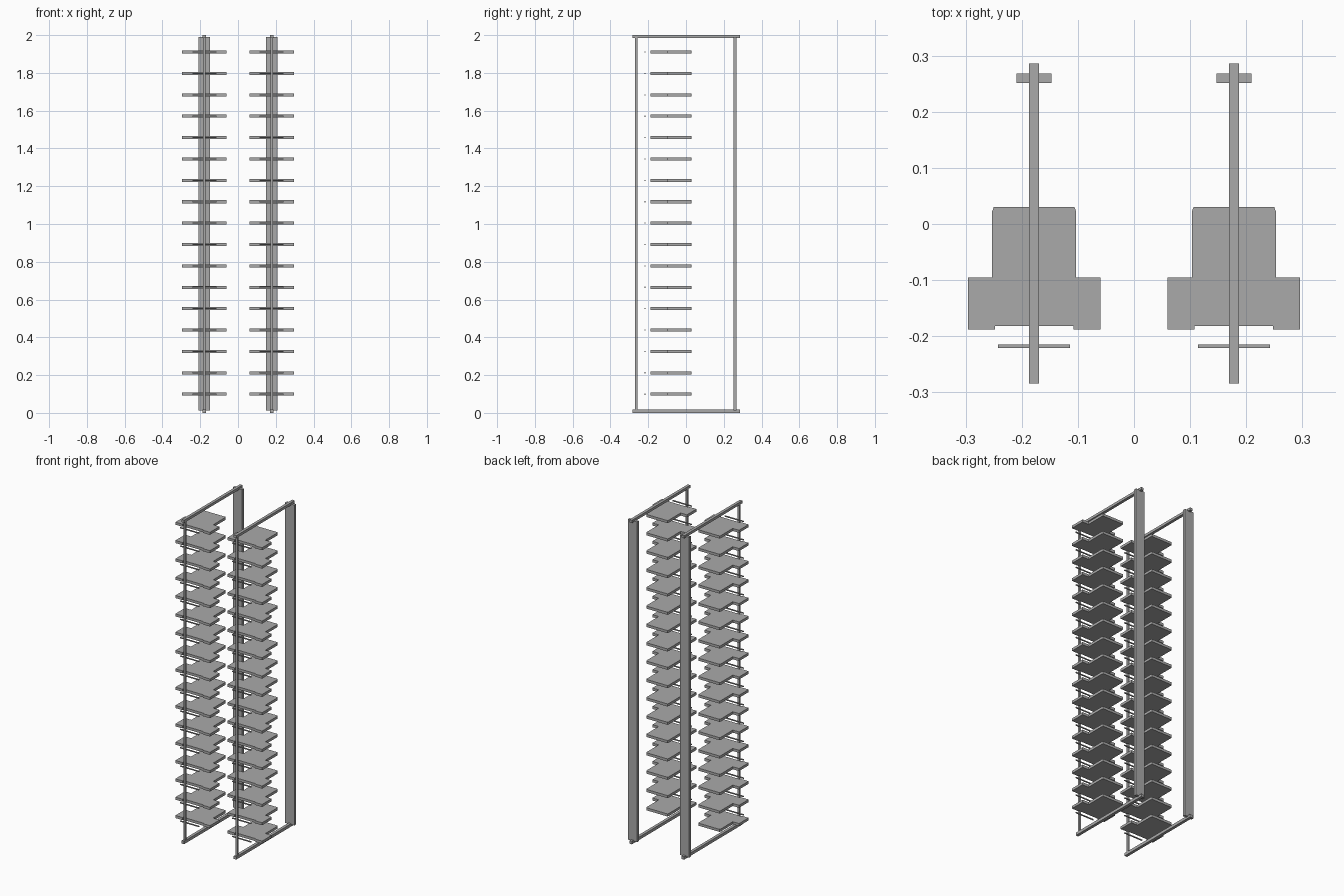
import bpy
import bmesh

cube = bpy.data.objects.get("Cube")
if cube:
    bpy.data.objects.remove(cube, do_unlink=True)

GREY = (0.40, 0.40, 0.40, 1.0)
grey = bpy.data.materials.new("neutral grey")
grey.use_nodes = True
grey.diffuse_color = GREY
grey.node_tree.nodes["Principled BSDF"].inputs["Base Color"].default_value = GREY


def make_object(name, bm):
    bmesh.ops.recalc_face_normals(bm, faces=bm.faces)
    mesh = bpy.data.meshes.new(name)
    bm.to_mesh(mesh)
    bm.free()
    mesh.materials.append(grey)
    obj = bpy.data.objects.new(name, mesh)
    bpy.context.collection.objects.link(obj)


def box(name, x, half_width, y0, y1, z0, z1):
    bm = bmesh.new()
    bmesh.ops.create_cube(bm, size=1)
    bmesh.ops.scale(bm, verts=bm.verts, vec=(2 * half_width, y1 - y0, z1 - z0))
    bmesh.ops.translate(bm, verts=bm.verts, vec=(x, (y0 + y1) / 2, (z0 + z1) / 2))
    make_object(name, bm)


# Half outline of a shelf: front notch, wide front, narrow back with clipped corners
HALF = [(0.070, -0.182), (0.070, -0.188), (0.118, -0.188), (0.118, -0.095),
        (0.075, -0.095), (0.075, 0.022), (0.072, 0.030)]
OUTLINE = HALF + [(-x, y) for x, y in reversed(HALF)]
THICK = 0.016


def shelf(name, x, z):
    bm = bmesh.new()
    face = bm.faces.new([bm.verts.new((x + px, py, z - THICK / 2)) for px, py in OUTLINE])
    ext = bmesh.ops.extrude_face_region(bm, geom=[face])
    top = [v for v in ext["geom"] if isinstance(v, bmesh.types.BMVert)]
    bmesh.ops.translate(bm, verts=top, vec=(0, 0, THICK))
    make_object(name, bm)


for side, x in (("right", -0.178), ("left", 0.178)):
    # Rectangular frame
    box(f"{side}_bottom_rail", x, 0.009, -0.284, 0.286, 0, 0.018)
    box(f"{side}_top_rail", x, 0.009, -0.284, 0.286, 1.984, 2)
    box(f"{side}_front_post", x, 0.006, -0.269, -0.257, 0.018, 1.984)
    box(f"{side}_back_post", x, 0.031, 0.251, 0.268, 0.012, 1.99)
    # Stack of shelves, each with a thin rod in front
    for i in range(17):
        z = 0.099 + i * 0.1132
        shelf(f"{side}_shelf_{i + 1}", x, z)
        box(f"{side}_rod_{i + 1}", x, 0.064, -0.221, -0.215, z - 0.003, z + 0.003)
